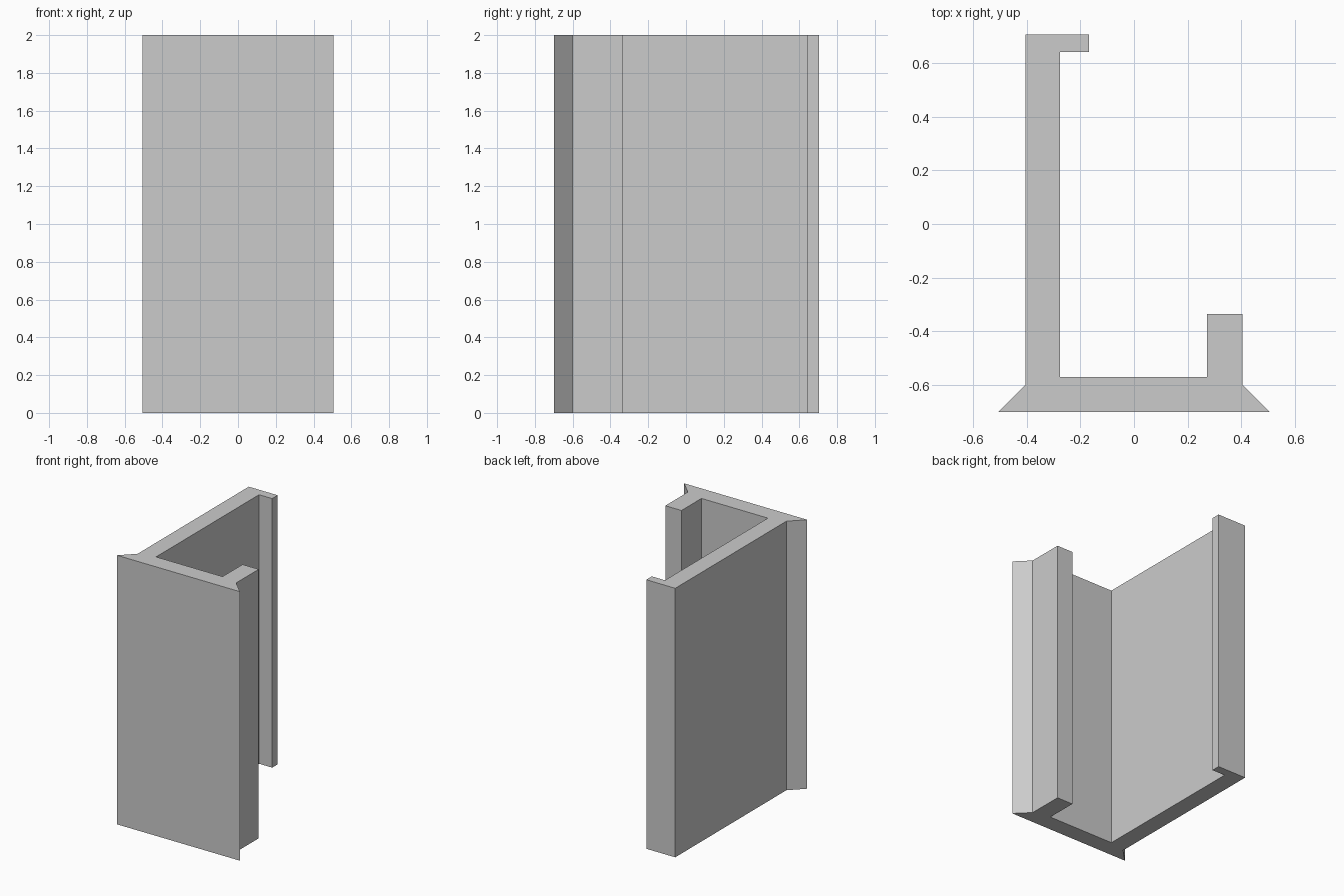
import bpy
import bmesh

default_cube = bpy.data.objects.get("Cube")
if default_cube:
    bpy.data.objects.remove(default_cube, do_unlink=True)

HEIGHT = 2.0

# Plain grey material
grey = bpy.data.materials.new("light_grey")
grey.use_nodes = True
colour = (0.6, 0.6, 0.6, 1)
grey.diffuse_color = colour
grey.node_tree.nodes["Principled BSDF"].inputs["Base Color"].default_value = colour


def extrude_profile(name, outline, height, material):
    """Extrude a flat outline straight up from the ground."""
    bm = bmesh.new()
    base = bm.faces.new([bm.verts.new((x, y, 0)) for x, y in outline])
    result = bmesh.ops.extrude_face_region(bm, geom=[base], use_keep_orig=True)
    top = [v for v in result["geom"] if isinstance(v, bmesh.types.BMVert)]
    bmesh.ops.translate(bm, verts=top, vec=(0, 0, height))
    bmesh.ops.recalc_face_normals(bm, faces=bm.faces)
    mesh = bpy.data.meshes.new(name)
    bm.to_mesh(mesh)
    bm.free()
    mesh.materials.append(material)
    obj = bpy.data.objects.new(name, mesh)
    bpy.context.collection.objects.link(obj)
    return obj


# Cross-section: flared front plate, short right flange, long hooked flange
outline = [
    (-0.505, -0.7), (0.505, -0.7),                     # front plate
    (0.405, -0.6), (0.405, -0.335),                    # flare and short flange
    (0.272, -0.335), (0.272, -0.57),
    (-0.275, -0.57), (-0.275, 0.64),                   # inner channel
    (-0.167, 0.64), (-0.167, 0.705), (-0.405, 0.705),  # hooked lip
    (-0.405, -0.6),                                    # opposite flare
]
extrude_profile("channel_profile", outline, HEIGHT, grey)
